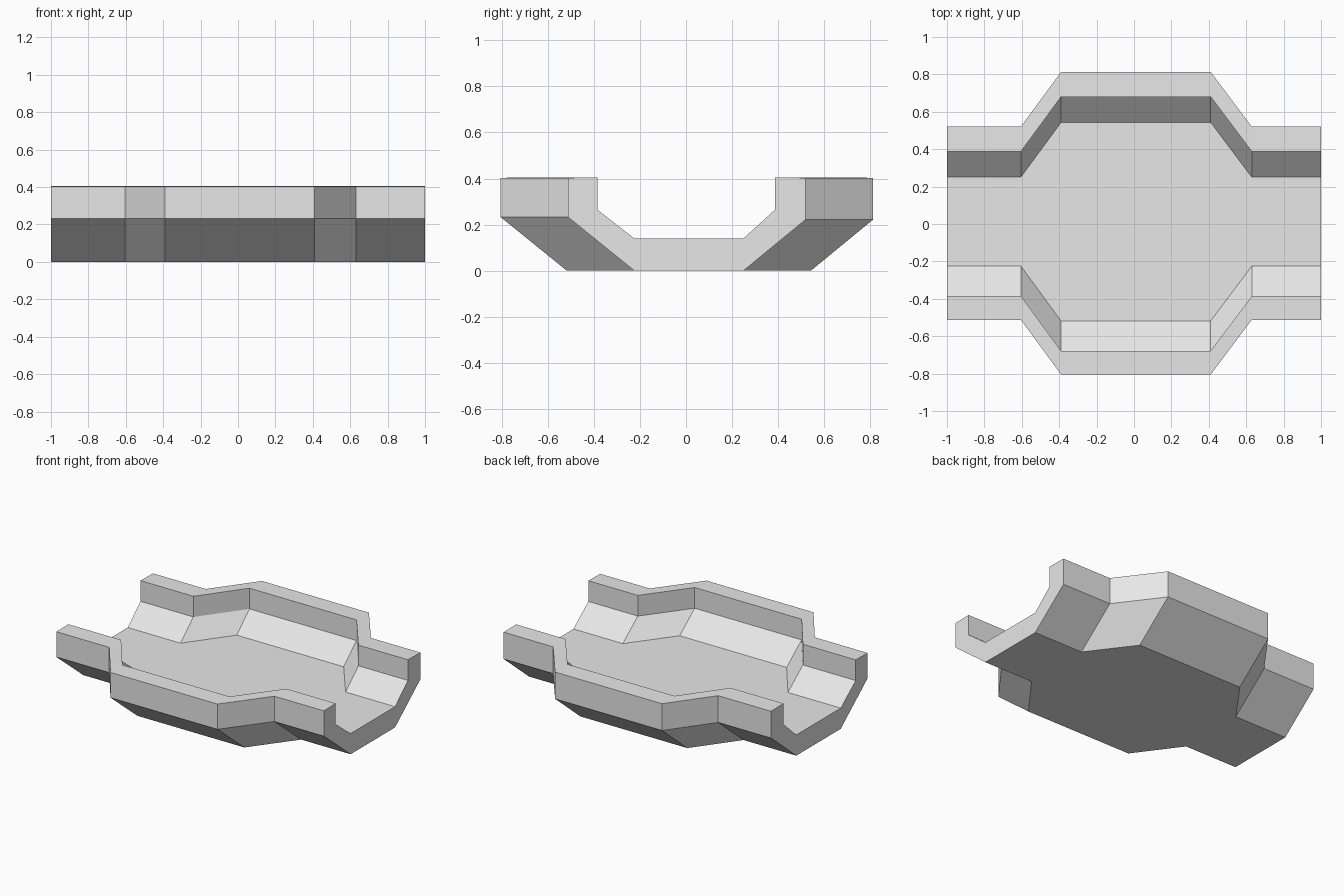
import bpy
import bmesh

if "Cube" in bpy.data.objects:
    bpy.data.objects.remove(bpy.data.objects["Cube"], do_unlink=True)

# Plain grey material
grey = bpy.data.materials.new("plain_grey")
grey.use_nodes = True
colour = (0.8, 0.8, 0.8, 1)
grey.diffuse_color = colour
grey.node_tree.nodes["Principled BSDF"].inputs["Base Color"].default_value = colour

# Trough cross-section (y, z): outside from front to back, then inside back again
profile = [
    (-0.385, 0.405), (-0.512, 0.403), (-0.512, 0.232), (-0.225, 0),
    (0.25, 0), (0.52, 0.222), (0.52, 0.403), (0.387, 0.405),
    (0.387, 0.265), (0.25, 0.14), (-0.225, 0.14), (-0.385, 0.265),
]

# Stations along the length: x and how far each wall moves outward
widening = 0.293
stations = [(-1, 0), (-0.605, 0), (-0.39, widening),
            (0.41, widening), (0.63, 0), (1, 0)]

# Loft the section through the stations
bm = bmesh.new()
rings = []
for x, out in stations:
    rings.append([bm.verts.new((x, y + (out if y > 0 else -out), z))
                  for y, z in profile])
count = len(profile)
for a, b in zip(rings, rings[1:]):
    for i in range(count):
        j = (i + 1) % count
        bm.faces.new((a[i], a[j], b[j], b[i]))

# End faces
bm.faces.new(rings[0])
bm.faces.new(rings[-1])
bmesh.ops.recalc_face_normals(bm, faces=bm.faces)

mesh = bpy.data.meshes.new("trough_body")
bm.to_mesh(mesh)
bm.free()
mesh.materials.append(grey)
trough = bpy.data.objects.new("trough_body", mesh)
bpy.context.collection.objects.link(trough)
